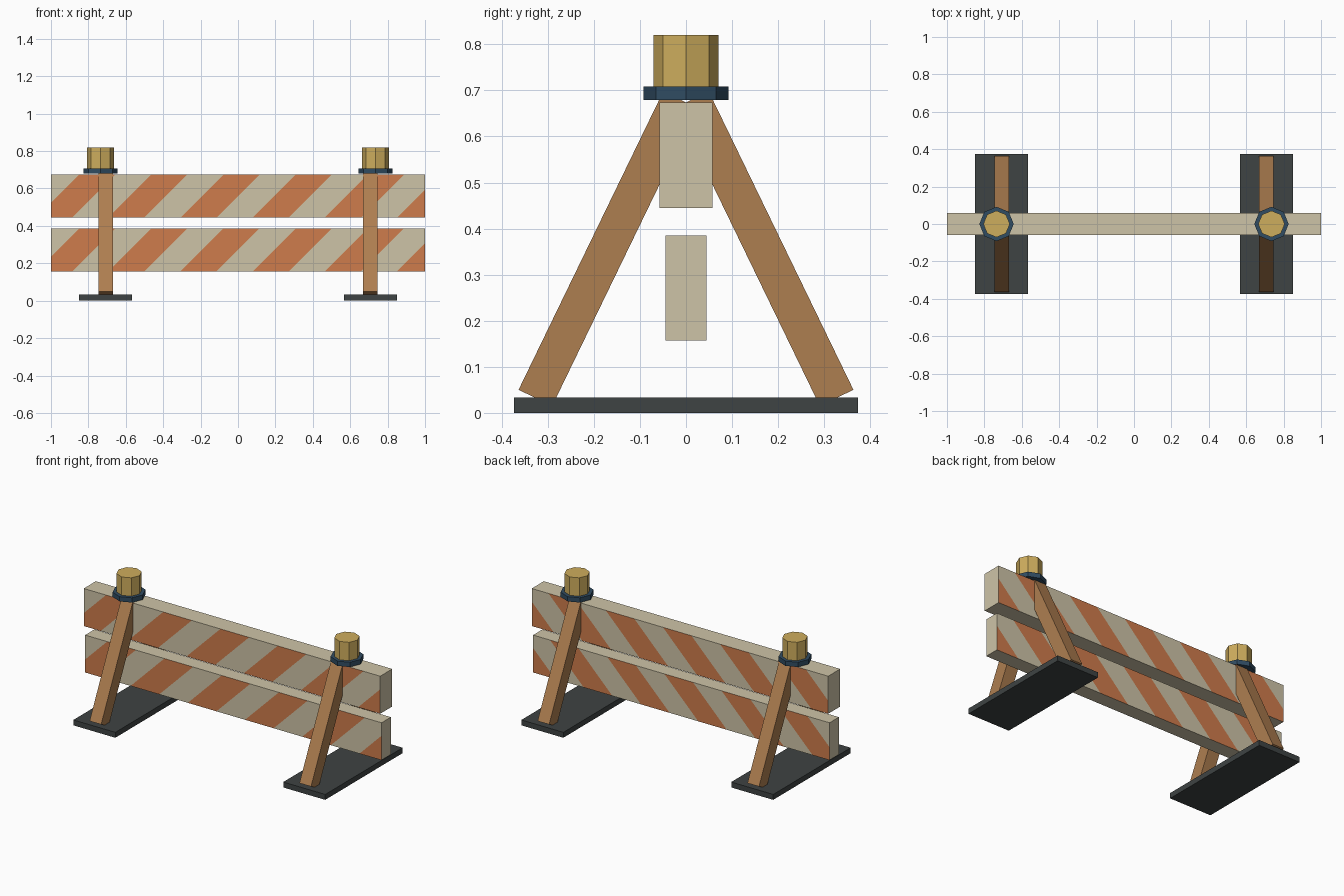
import bpy, bmesh, math
from mathutils import Vector, Matrix

if "Cube" in bpy.data.objects:
    bpy.data.objects.remove(bpy.data.objects["Cube"])


def material(name, rgb):
    m = bpy.data.materials.new(name)
    lin = [((c / 255 + 0.055) / 1.055) ** 2.4 for c in rgb]
    m.diffuse_color = (*lin, 1)
    m.use_nodes = True
    m.node_tree.nodes["Principled BSDF"].inputs["Base Color"].default_value = m.diffuse_color
    return m


cream = material("cream paint", (206, 196, 167))
orange = material("orange paint", (207, 124, 76))
wood = material("brown wood", (174, 126, 80))
rubber = material("dark rubber", (62, 67, 67))
navy = material("navy metal", (48, 76, 98))
amber = material("amber lamp", (206, 173, 93))


def finish(bm, name, *mats):
    bmesh.ops.recalc_face_normals(bm, faces=bm.faces[:])
    me = bpy.data.meshes.new(name)
    bm.to_mesh(me)
    bm.free()
    for m in mats:
        me.materials.append(m)
    ob = bpy.data.objects.new(name, me)
    bpy.context.collection.objects.link(ob)
    return ob


def box(size, matrix):
    bm = bmesh.new()
    bmesh.ops.create_cube(bm, size=1, matrix=matrix @ Matrix.Diagonal((*size, 1)))
    return bm


def octagon(name, x, r, z0, z1, mat):
    bm = bmesh.new()
    bmesh.ops.create_cone(bm, cap_ends=True, segments=8, radius1=r, radius2=r,
                          depth=z1 - z0, matrix=Matrix.Translation((x, 0, (z0 + z1) / 2)))
    finish(bm, name, mat)


# striped planks: 45 degree cuts, alternate bands painted on front and back
PERIOD, BAND, EDGE = 0.386, 0.193, -0.5


def plank(name, z0, z1, depth):
    bm = box((2, depth, z1 - z0), Matrix.Translation((0, 0, (z0 + z1) / 2)))
    for k in range(-3, 6):
        for off in (0, -BAND):
            bmesh.ops.bisect_plane(bm, geom=bm.verts[:] + bm.edges[:] + bm.faces[:],
                                   plane_co=(EDGE + k * PERIOD + off, 0, z0),
                                   plane_no=Vector((1, 0, -1)).normalized())
    bmesh.ops.recalc_face_normals(bm, faces=bm.faces[:])
    for f in bm.faces:
        c = f.calc_center_median()
        u = (c.x - (c.z - z0) - EDGE) % PERIOD
        if abs(f.normal.y) > 0.9 and u > PERIOD - BAND:
            f.material_index = 1
    finish(bm, name, cream, orange)


plank("upper_plank", 0.445, 0.674, 0.116)
plank("lower_plank", 0.157, 0.385, 0.09)

for side, s in (("left", -1), ("right", 1)):
    x = s * 0.708
    # foot pad
    finish(box((0.283, 0.746, 0.033), Matrix.Translation((x, 0, 0.0165))), side + "_foot", rubber)
    # leaning legs, front and back
    for face, d in (("front", -1), ("back", 1)):
        a, b = Vector((x, d * 0.327, 0.0325)), Vector((x, d * 0.013, 0.68))
        tilt = math.atan2(abs(a.y - b.y), b.z - a.z)
        mtx = Matrix.Translation((a + b) / 2) @ Matrix.Rotation(d * tilt, 4, 'X')
        finish(box((0.078, 0.081, (b - a).length), mtx), f"{side}_{face}_leg", wood)
    # warning lamp with collar
    octagon(side + "_lamp_collar", s * 0.735, 0.092, 0.679, 0.708, navy)
    octagon(side + "_lamp", s * 0.735, 0.071, 0.7, 0.82, amber)
